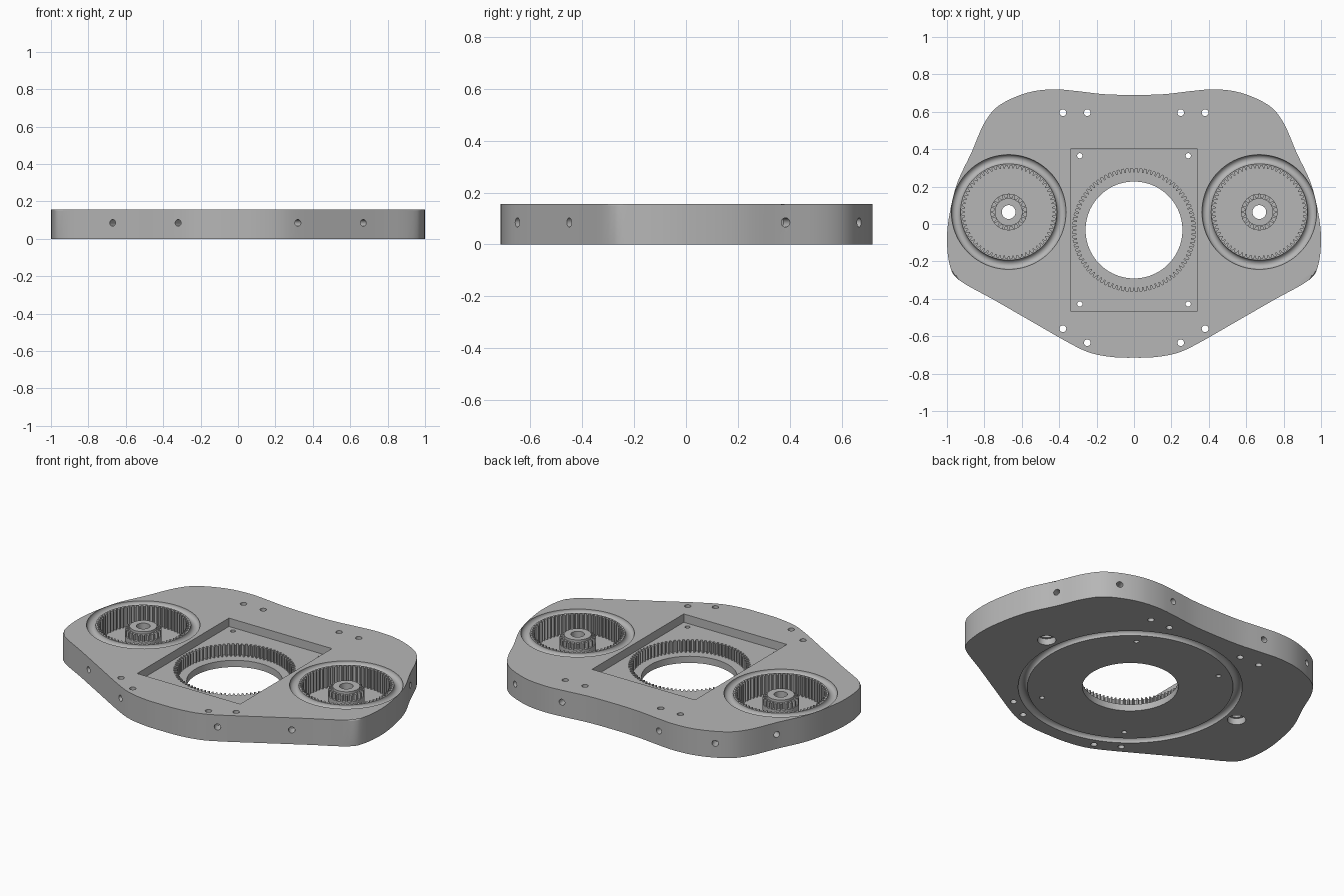
import bpy, bmesh
from math import sin, cos, pi, tau, atan2
from mathutils import Vector, Matrix

old = bpy.data.objects.get("Cube")
if old:
    bpy.data.objects.remove(old, do_unlink=True)

TOP, FLOOR = 0.157, 0.04
GEAR_X, GEAR_Y, MID_Y = 0.67, 0.064, -0.032

grey = bpy.data.materials.new("machined_grey")
grey.use_nodes = True
grey.diffuse_color = (0.47, 0.47, 0.47, 1)
grey.node_tree.nodes["Principled BSDF"].inputs["Base Color"].default_value = grey.diffuse_color


def circle(r, n=64, x=0, y=0):
    return [(x + r * cos(tau * i / n), y + r * sin(tau * i / n)) for i in range(n)]


def gear(root, tip, teeth, x=0, y=0):
    """Toothed outline with four points per tooth."""
    pts = []
    for i in range(teeth):
        for f, r in ((-0.3, root), (-0.14, tip), (0.14, tip), (0.3, root)):
            a = tau * (i + f) / teeth
            pts.append((x + r * cos(a), y + r * sin(a)))
    return pts


def prism(bm, pts, z0, z1):
    low = [bm.verts.new((x, y, z0)) for x, y in pts]
    high = [bm.verts.new((x, y, z1)) for x, y in pts]
    bm.faces.new(low[::-1])
    top = bm.faces.new(high)
    n = len(pts)
    for i in range(n):
        j = (i + 1) % n
        bm.faces.new((low[i], low[j], high[j], high[i]))
    return top


def ring(bm, R, r, x, y, z, n=80, m=20):
    """Torus used to cut a round-bottomed race."""
    rows = []
    for i in range(n):
        a = tau * i / n
        rows.append([bm.verts.new((x + (R + r * cos(b)) * cos(a), y + (R + r * cos(b)) * sin(a), z + r * sin(b)))
                     for b in (tau * (k + 0.5) / m for k in range(m))])
    for i in range(n):
        for k in range(m):
            p, q, l = rows[i], rows[(i + 1) % n], (k + 1) % m
            bm.faces.new((p[k], q[k], q[l], p[l]))


def finish(bm, name):
    bmesh.ops.recalc_face_normals(bm, faces=bm.faces)
    me = bpy.data.meshes.new(name)
    bm.to_mesh(me)
    bm.free()
    ob = bpy.data.objects.new(name, me)
    bpy.context.collection.objects.link(ob)
    me.materials.append(grey)
    return ob


def cut(ob, bm, name):
    cutter = finish(bm, name)
    cutter.hide_render = True
    mod = ob.modifiers.new(name, 'BOOLEAN')
    mod.operation, mod.solver, mod.object = 'DIFFERENCE', 'EXACT', cutter
    dg = bpy.context.evaluated_depsgraph_get()
    me = bpy.data.meshes.new_from_object(ob.evaluated_get(dg))
    ob.modifiers.clear()
    ob.data = me
    bpy.data.objects.remove(cutter, do_unlink=True)


def smooth(ob):
    bpy.ops.object.select_all(action='DESELECT')
    ob.select_set(True)
    bpy.context.view_layer.objects.active = ob
    bpy.ops.object.shade_smooth_by_angle(angle=pi / 7)


# Housing outline: a smooth spline through half the profile, mirrored
half = [(0, .69), (.16, .694), (.3, .71), (.43, .72), (.57, .702), (.72, .635), (.8, .54), (.87, .38),
        (.945, .22), (.985, .06), (1, -.08), (.985, -.22), (.935, -.3), (.75, -.405), (.55, -.52),
        (.34, -.64), (.23, -.69), (.11, -.712), (0, -.715)]
ctrl = [Vector(p) for p in half + [(-x, y) for x, y in half[-2:0:-1]]]
outline = []
for i in range(len(ctrl)):
    a, b, c, d = (ctrl[(i + k) % len(ctrl)] for k in (-1, 0, 1, 2))
    for t in (0, .25, .5, .75):
        p = b + (c - a) * t / 2 + (2 * a - 5 * b + 4 * c - d) * t**2 / 2 + (3 * b - a - 3 * c + d) * t**3 / 2
        outline.append((p.x, p.y))
outline.reverse()

# Housing plate with softened upper rim
bm = bmesh.new()
cap = prism(bm, outline, 0, TOP)
bmesh.ops.bevel(bm, geom=list(cap.edges), offset=0.008, segments=3, profile=0.5, affect='EDGES')
housing = finish(bm, "housing_plate")

# Rectangular pocket, side gear wells and underside race
bm = bmesh.new()
prism(bm, [(-.34, -.465), (.34, -.465), (.34, .4), (-.34, .4)], 0.107, 0.3)
for s in (-1, 1):
    prism(bm, gear(0.25, 0.234, 64, s * GEAR_X, GEAR_Y), FLOOR, 0.3)
ring(bm, 0.581, 0.025, 0, MID_Y, 0, n=128)
cut(housing, bm, "pocket_cutter")

# Central ring gear recess and upper races
bm = bmesh.new()
prism(bm, gear(0.33, 0.308, 84, 0, MID_Y), FLOOR, 0.3)
for s in (-1, 1):
    ring(bm, 0.282, 0.025, s * GEAR_X, GEAR_Y, TOP)
cut(housing, bm, "recess_cutter")

# Bores, vertical screw holes and blind holes around the rim
bm = bmesh.new()
prism(bm, circle(0.259, 96, 0, MID_Y), -0.1, 0.3)
for s in (-1, 1):
    prism(bm, circle(0.05, 32, s * GEAR_X, GEAR_Y), -0.1, 0.3)
    for x, y, r in ((.38, .595, .018), (.25, .595, .018), (.38, -.56, .018), (.25, -.635, .018),
                    (.29, .365, .014), (.29, -.428, .014)):
        prism(bm, circle(r, 20, s * x, y), -0.1, 0.3)
    for x, y, nx, ny in ((.32, -.65, .5, -.87), (.67, -.45, .5, -.87), (.87, .385, .91, .41),
                         (.66, .667, .4, .92), (.32, .712, -.1, 1)):
        rot = Matrix.Rotation(atan2(ny, s * nx), 4, 'Z') @ Matrix.Rotation(pi / 2, 4, 'Y')
        bmesh.ops.create_cone(bm, cap_ends=True, segments=20, radius1=0.018, radius2=0.018, depth=0.12,
                              matrix=Matrix.Translation((s * x, y, 0.085)) @ rot)
cut(housing, bm, "hole_cutter")
smooth(housing)

# Pinions: round shank, toothed band and hub, bored through
for s, side in ((1, "left"), (-1, "right")):
    bm = bmesh.new()
    x = s * GEAR_X
    prism(bm, circle(0.098, 48, x, GEAR_Y), FLOOR - 0.002, 0.1)
    pinion = finish(bm, side + "_pinion")
    for n, (pts, z0, z1) in enumerate(((gear(0.078, 0.098, 20, x, GEAR_Y), 0.09, 0.135),
                                       (circle(0.074, 48, x, GEAR_Y), 0.12, 0.15))):
        bm = bmesh.new()
        prism(bm, pts, z0, z1)
        extra = finish(bm, "pinion_tier")
        mod = pinion.modifiers.new("tier", 'BOOLEAN')
        mod.operation, mod.solver, mod.object = 'UNION', 'EXACT', extra
        me = bpy.data.meshes.new_from_object(pinion.evaluated_get(bpy.context.evaluated_depsgraph_get()))
        pinion.modifiers.clear()
        pinion.data = me
        bpy.data.objects.remove(extra, do_unlink=True)
    bm = bmesh.new()
    prism(bm, circle(0.037, 32, x, GEAR_Y), -0.1, 0.3)
    cut(pinion, bm, "bore_cutter")
    smooth(pinion)
